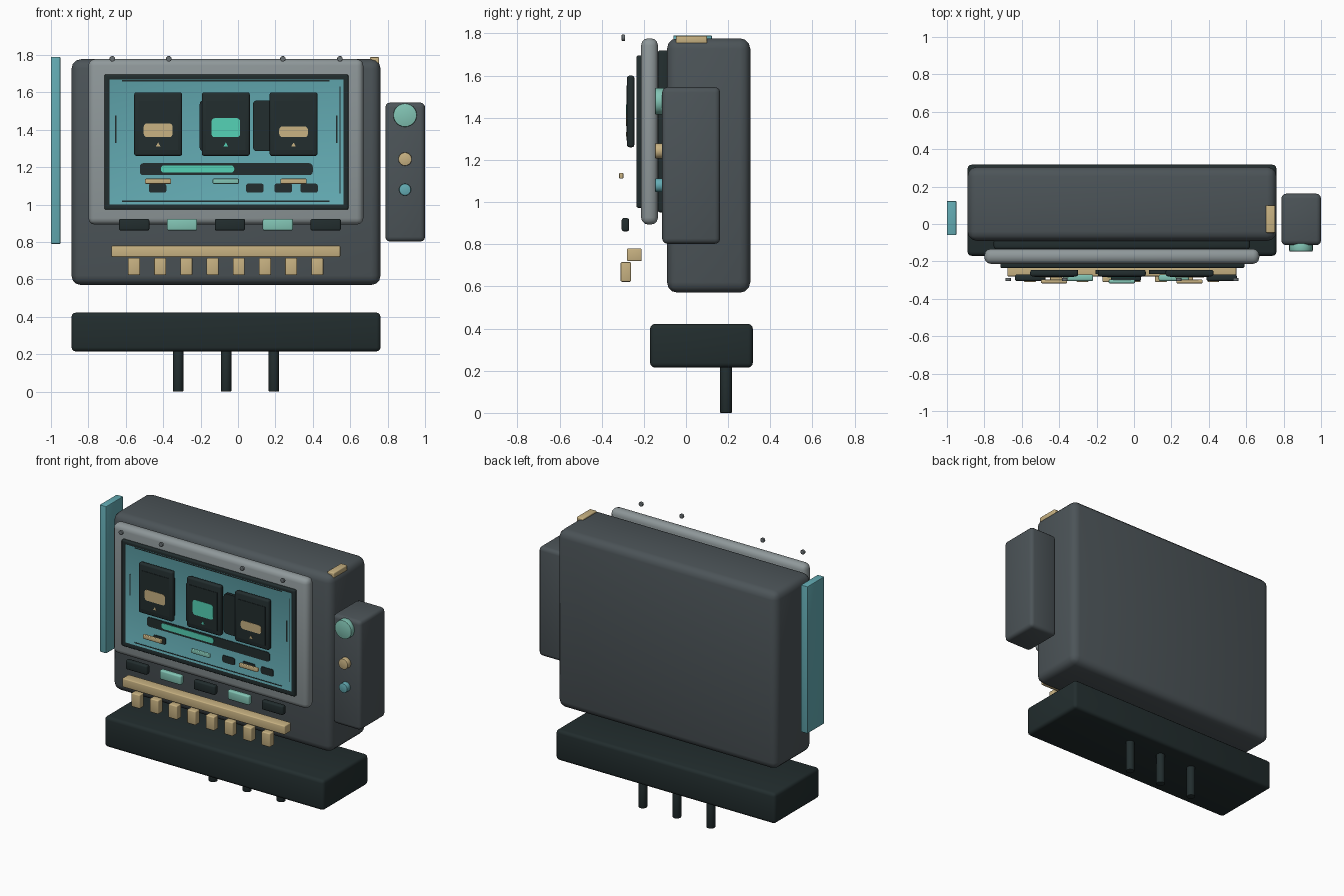
import bpy, bmesh, math
from mathutils import Matrix, Vector

if "Cube" in bpy.data.objects:
    bpy.data.objects.remove(bpy.data.objects["Cube"])


def material(name, rgb):
    m = bpy.data.materials.new(name)
    m.use_nodes = True
    lin = [((c / 255 + 0.055) / 1.055) ** 2.4 for c in rgb] + [1]
    m.diffuse_color = lin
    m.node_tree.nodes["Principled BSDF"].inputs["Base Color"].default_value = lin
    return m


SLATE = material("slate grey", (76, 84, 88))
DARK = material("near black green", (34, 45, 46))
SILVER = material("light grey", (143, 152, 154))
TEAL = material("teal", (100, 172, 180))
TAN = material("tan", (200, 178, 130))
MINT = material("mint", (130, 196, 180))
GLOW = material("bright green", (85, 210, 182))
STEEL = material("screw grey", (105, 112, 115))


def finish(bm, name, mat):
    me = bpy.data.meshes.new(name)
    bm.to_mesh(me)
    bm.free()
    me.materials.append(mat)
    ob = bpy.data.objects.new(name, me)
    bpy.context.collection.objects.link(ob)
    bpy.context.view_layer.objects.active = ob
    for o in bpy.context.selected_objects:
        o.select_set(False)
    ob.select_set(True)
    bpy.ops.object.shade_smooth_by_angle(angle=math.radians(35))
    return ob


def box(name, mat, x, y, z, r=0.0, flat=False, seg=3):
    """Box from x, y, z ranges; flat rounds only the corners seen from the front."""
    bm = bmesh.new()
    spans = (x, y, z)
    size = [b - a for a, b in spans]
    mid = Vector([(a + b) / 2 for a, b in spans])
    bmesh.ops.create_cube(bm, size=1, matrix=Matrix.Translation(mid) @ Matrix.Diagonal((*size, 1)))
    if r:
        edges = bm.edges[:]
        if flat:
            edges = [e for e in edges if abs(e.verts[0].co.y - e.verts[1].co.y) > 1e-4]
        bmesh.ops.bevel(bm, geom=edges, offset=r, segments=seg, profile=0.5, affect='EDGES')
    return finish(bm, name, mat)


def cylinder(name, mat, centre, r, depth, axis='Y', seg=24, bevel=0.0):
    bm = bmesh.new()
    rot = Matrix.Rotation(math.pi / 2, 4, 'X') if axis == 'Y' else Matrix()
    bmesh.ops.create_cone(bm, cap_ends=True, segments=seg, radius1=r, radius2=r, depth=depth,
                          matrix=Matrix.Translation(centre) @ rot)
    if bevel:
        rim = [e for e in bm.edges if any(len(f.verts) > 4 for f in e.link_faces)]
        bmesh.ops.bevel(bm, geom=rim, offset=bevel, segments=2, profile=0.5, affect='EDGES')
    return finish(bm, name, mat)


# Cabinet, base and legs
box("cabinet", SLATE, (-.89, .762), (-.09, .305), (.57, 1.777), .05)
box("base", DARK, (-.89, .762), (-.17, .317), (.215, .422), .022)
for i in range(3):
    cylinder("leg_%d" % i, DARK, (-.32 + i * .256, .19, .11), .028, .22, 'Z', 16, .004)

# Screen surround
box("screen_backing", DARK, (-.75, .62), (-.135, -.08), (.95, 1.72), .015)
box("bezel", SILVER, (-.8, .67), (-.213, -.133), (.893, 1.777), .034)

# Dark frame with an inset glass face
frame = box("screen_frame", DARK, (-.715, .59), (-.235, -.2), (.973, 1.695), .008)
bm = bmesh.new()
bm.from_mesh(frame.data)
front = min(bm.faces, key=lambda f: f.calc_center_median().y)
bmesh.ops.inset_region(bm, faces=[front], thickness=.027, depth=-.008)
frame.data.materials.append(TEAL)
front.material_index = 1
bm.to_mesh(frame.data)
bm.free()

# Thin printed lines and side slots on the glass
for z in (1.0175, 1.662):
    box("screen_line", DARK, (-.62, .49), (-.229, -.226), (z - .003, z + .003))
for x in (-.653, .528):
    box("screen_slot", DARK, (x - .004, x + .004), (-.23, -.226), (1.33, 1.475))
box("screen_edge_line", DARK, (.543, .548), (-.229, -.226), (1.06, 1.63))

# Progress bar and small pills
box("progress_track", DARK, (-.525, .4), (-.231, -.22), (1.157, 1.221), .018, True)
box("progress_fill", GLOW, (-.413, -.02), (-.234, -.22), (1.171, 1.209), .016, True)
for x in (-.43, .09, .242, .38):
    box("screen_pill", DARK, (x - .047, x + .047), (-.231, -.22), (1.064, 1.112), .012, True)

# Cards with windows, labels and marker triangles
for i, (mat, top) in enumerate(((TAN, 1.434), (GLOW, 1.462), (TAN, 1.418))):
    cx = -.427 + i * .362
    box("card_%d" % i, DARK, (cx - .128, cx + .128), (-.28, -.245), (1.26, 1.6), .012)
    box("card_window_%d" % i, DARK, (cx - .105, cx + .105), (-.283, -.275), (1.292, 1.553))
    box("card_label_%d" % i, mat, (cx - .077, cx + .077), (-.285, -.275), (1.36, top), .018, True)
    cylinder("card_marker_%d" % i, mat, (cx, -.281, 1.318), .014, .008, seg=3)
    bx = -.49 + i * .285
    box("card_backing_%d" % i, DARK, (bx, bx + .19), (-.268, -.247), (1.285, 1.557), .02, True)
    # Small bars standing ahead of the screen
    box("front_bar_%d" % i, MINT if i == 1 else TAN, (cx - .07, cx + .07),
        (-.317, -.297), (1.111, 1.138), .005)

# Button row
for i in range(5):
    cx = -.555 + i * .256
    box("button_%d" % i, MINT if i % 2 else DARK, (cx - .081, cx + .081),
        (-.305, -.27), (.861, .924), .01)

# Tan ledge and hanging keys
box("key_ledge", TAN, (-.677, .547), (-.28, -.21), (.72, .78), .006)
for i in range(8):
    cx = -.556 + i * .14
    box("key_%d" % i, TAN, (cx - .032, cx + .032), (-.31, -.261), (.622, .715), .006)

# Screws above the bezel
for x in (-.672, -.37, .24, .545):
    cylinder("screw", STEEL, (x, -.297, 1.779), .015, .016, seg=16, bevel=.003)

# Side panel, top clip, and control pod with knobs
box("left_out_panel", TEAL, (-1, -.95), (-.06, .123), (.79, 1.79), .004)
box("top_clip", TAN, (.705, .755), (-.047, .1), (1.752, 1.788), .006)
box("control_pod", SLATE, (.788, 1), (-.113, .162), (.802, 1.545), .025)
for name, mat, z, r in (("large_knob", MINT, 1.478, .063), ("middle_knob", TAN, 1.243, .036),
                        ("small_knob", TEAL, 1.08, .032)):
    cylinder(name, mat, (.893, -.125, z), r, .044, bevel=.005)
